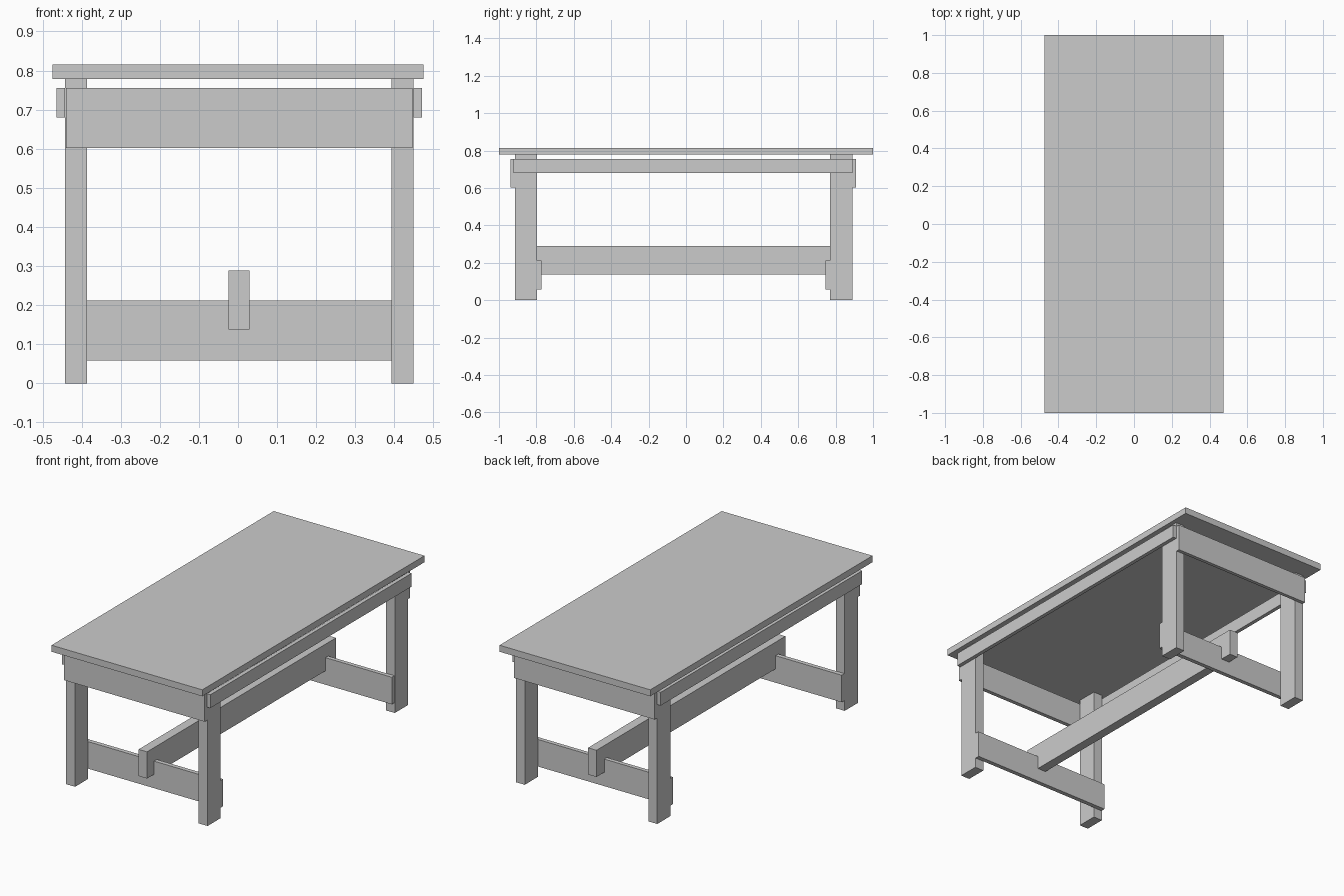
import bpy, bmesh
from mathutils import Vector

if "Cube" in bpy.data.objects:
    bpy.data.objects.remove(bpy.data.objects["Cube"])


def box(name, x, y, z):
    """Axis-aligned block from (min, max) ranges."""
    bm = bmesh.new()
    bmesh.ops.create_cube(bm, size=1)
    for v in bm.verts:
        v.co = Vector([r[0] if c < 0 else r[1] for c, r in zip(v.co, (x, y, z))])
    mesh = bpy.data.meshes.new(name)
    bm.to_mesh(mesh)
    bm.free()
    ob = bpy.data.objects.new(name, mesh)
    bpy.context.collection.objects.link(ob)
    return ob


# Table top
box("table_top", (-0.475, 0.475), (-1.0, 1.0), (0.778, 0.815))

X_SIDES = {"left": (-0.442, -0.386), "right": (0.393, 0.449)}
Y_ENDS = {"front": (-0.915, -0.797), "back": (0.770, 0.890)}

# Legs reach the underside of the top
for end, y in Y_ENDS.items():
    for side, x in X_SIDES.items():
        box(f"{end}_{side}_leg", x, y, (0.0, 0.778))

# End aprons outside the legs, cross stretchers on their inner faces
box("front_apron", (-0.44, 0.447), (-0.938, -0.915), (0.602, 0.756))
box("back_apron", (-0.44, 0.447), (0.890, 0.910), (0.602, 0.756))
box("front_stretcher", (-0.44, 0.447), (-0.797, -0.772), (0.058, 0.212))
box("back_stretcher", (-0.44, 0.447), (0.746, 0.770), (0.058, 0.212))

# Side rails outside the legs
box("left_side_rail", (-0.464, -0.442), (-0.922, 0.890), (0.680, 0.756))
box("right_side_rail", (0.449, 0.471), (-0.922, 0.890), (0.680, 0.756))

# Long centre stretcher notched over the cross stretchers
box("centre_stretcher", (-0.024, 0.029), (-0.86, 0.84), (0.137, 0.289))
